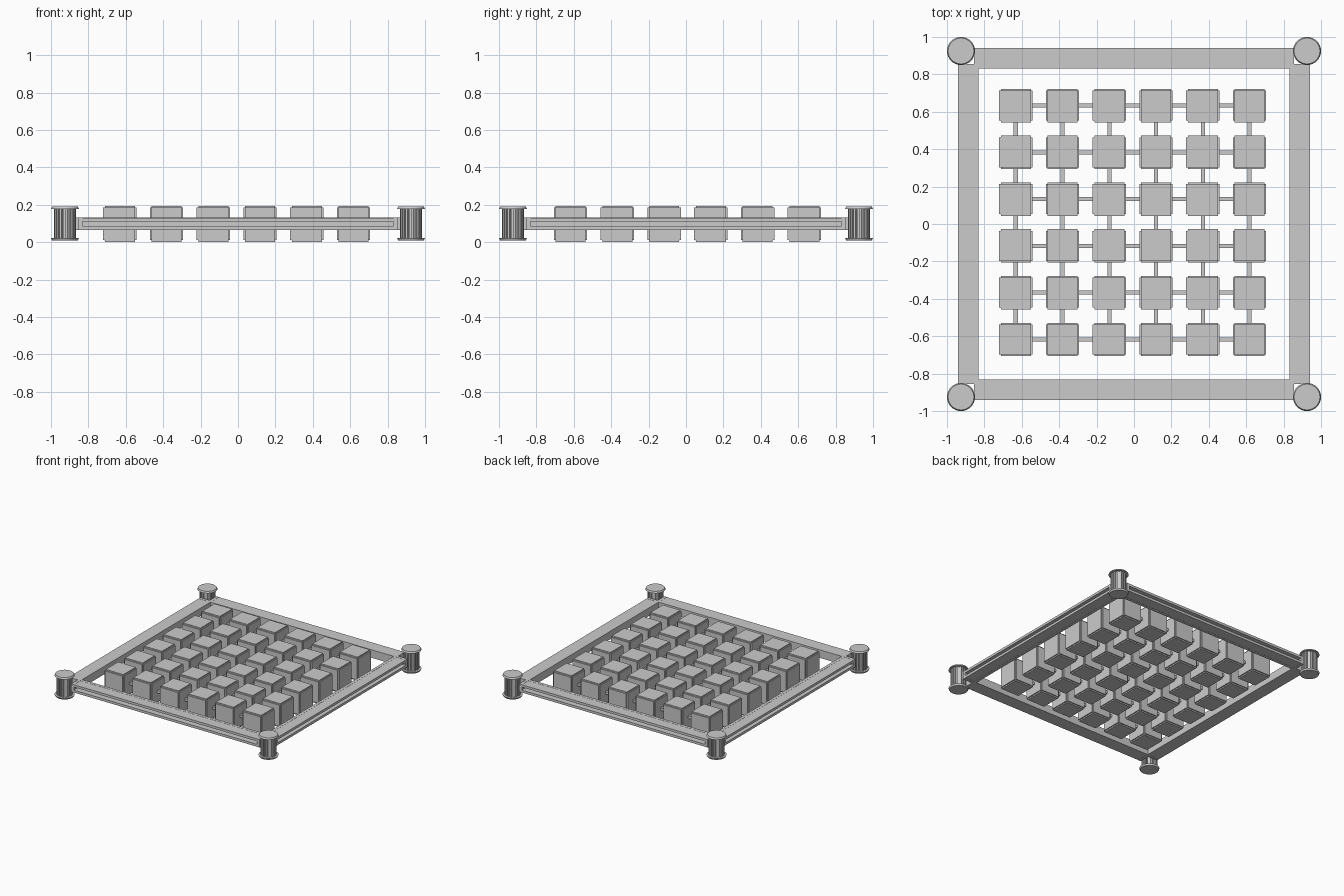
import bpy, bmesh, math
from mathutils import Matrix, Vector

cube = bpy.data.objects.get("Cube")
if cube:
    bpy.data.objects.remove(cube, do_unlink=True)

grey = bpy.data.materials.new("light_grey")
grey.use_nodes = True
grey.diffuse_color = (0.6, 0.6, 0.6, 1)
grey.node_tree.nodes["Principled BSDF"].inputs["Base Color"].default_value = grey.diffuse_color

MID = 0.098      # height of the centre plane
STEP = 0.25      # block spacing
COUNT = 6
CENTRE = Vector((-0.007, 0.008, MID))


def finish(bm, name):
    mesh = bpy.data.meshes.new(name)
    bm.to_mesh(mesh)
    bm.free()
    mesh.materials.append(grey)
    return mesh


def place(mesh, name, loc=(0, 0, 0), turn=0):
    obj = bpy.data.objects.new(name, mesh)
    obj.location = loc
    obj.rotation_euler.z = turn
    bpy.context.collection.objects.link(obj)


def box(bm, loc, size):
    matrix = Matrix.Translation(loc) @ Matrix.Diagonal((*size, 1))
    bmesh.ops.create_cube(bm, size=1, matrix=matrix)


def disc(bm, z, depth, radius, top_radius, sides=32):
    bmesh.ops.create_cone(bm, cap_ends=True, segments=sides, radius1=radius,
                          radius2=top_radius, depth=depth,
                          matrix=Matrix.Translation((0, 0, z)))


# Block: a core with a raised panel on each of the six faces
bm = bmesh.new()
box(bm, (0, 0, 0), (0.162, 0.162, 0.178))
for axis in range(3):
    size = [0.16, 0.16, 0.174]
    size[axis] = 0.194 if axis == 2 else 0.178
    box(bm, (0, 0, 0), size)
block = finish(bm, "block")
for i in range(COUNT):
    for j in range(COUNT):
        offset = Vector((i - 2.5, j - 2.5, 0)) * STEP
        place(block, f"block_{i}_{j}", CENTRE + offset)

# Thin rods tying the blocks together in both directions
bm = bmesh.new()
box(bm, (0, 0, 0), (STEP * (COUNT - 1), 0.022, 0.022))
rod = finish(bm, "rod")
for i in range(COUNT):
    shift = (i - 2.5) * STEP
    place(rod, f"cross_rod_{i}", CENTRE + Vector((0, shift, 0)))
    place(rod, f"long_rod_{i}", CENTRE + Vector((shift, 0, 0)), math.pi / 2)

# Frame rail: upright web with two flanges, channel open to the outside
bm = bmesh.new()
box(bm, (0, -0.843, 0), (1.88, 0.024, 0.066))
for side in (-1, 1):
    box(bm, (0, -0.895, side * 0.022), (1.67, 0.09, 0.02))
rail = finish(bm, "rail")
for k, name in enumerate(("front", "left", "back", "right")):
    place(rail, name + "_rail", (0, 0, MID), k * math.pi / 2)

# Corner post: fluted drum between two flared caps
bm = bmesh.new()
TEETH = 16
ring = []
for t in range(TEETH):
    for part, radius in ((-0.3, 0.059), (0.2, 0.059), (0.25, 0.05), (0.65, 0.05)):
        a = (t + part) * math.tau / TEETH
        ring.append(bm.verts.new((radius * math.cos(a), radius * math.sin(a), -0.08)))
face = bm.faces.new(ring)
extruded = bmesh.ops.extrude_face_region(bm, geom=[face])["geom"]
bmesh.ops.translate(bm, vec=(0, 0, 0.16),
                    verts=[v for v in extruded if isinstance(v, bmesh.types.BMVert)])
bmesh.ops.recalc_face_normals(bm, faces=bm.faces)
disc(bm, 0.0835, 0.013, 0.075, 0.069)
disc(bm, -0.0835, 0.013, 0.069, 0.075)
post = finish(bm, "post")
for x in (-1, 1):
    for y in (-1, 1):
        name = ("front_" if y < 0 else "back_") + ("left" if x > 0 else "right") + "_post"
        place(post, name, (x * 0.925, y * 0.925, MID + 0.002))
